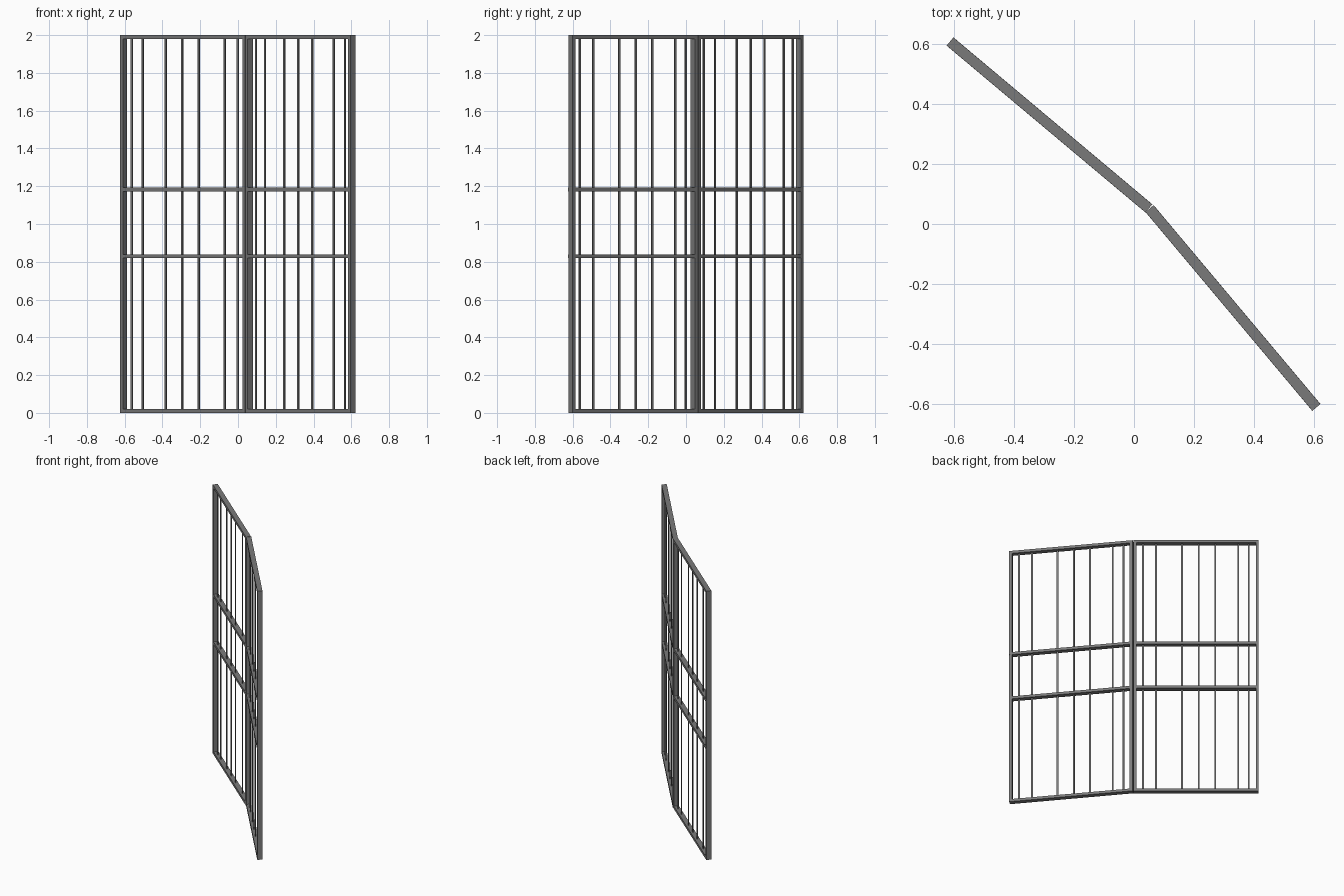
import bpy, math
from mathutils import Matrix, Vector

if "Cube" in bpy.data.objects:
    bpy.data.objects.remove(bpy.data.objects["Cube"])

L, T, W, H = 0.866, 0.035, 0.02, 2.0   # panel length, depth, frame width, height

grey = bpy.data.materials.new("dark grey metal")
grey.diffuse_color = (0.195, 0.195, 0.195, 1)
grey.use_nodes = True
grey.node_tree.nodes["Principled BSDF"].inputs["Base Color"].default_value = grey.diffuse_color


def box(name, lo, hi, matrix):
    """Box between two corners in panel space, placed by the panel matrix."""
    v = [(x, y, z) for x in (lo[0], hi[0]) for y in (lo[1], hi[1]) for z in (lo[2], hi[2])]
    f = [(0, 1, 3, 2), (4, 6, 7, 5), (0, 4, 5, 1), (2, 3, 7, 6), (0, 2, 6, 4), (1, 5, 7, 3)]
    me = bpy.data.meshes.new(name)
    me.from_pydata([matrix @ Vector(p) for p in v], [], f)
    me.materials.append(grey)
    ob = bpy.data.objects.new(name, me)
    bpy.context.collection.objects.link(ob)


def panel(name, origin, angle):
    m = Matrix.Translation((*origin, 0)) @ Matrix.Rotation(math.radians(angle), 4, 'Z')
    h = T / 2
    # end posts
    for i, x in enumerate((0, L - W)):
        box(f"{name}_post_{i}", (x, -h, 0), (x + W, h, H), m)
    # top, bottom and middle rails
    e = 0.0004
    for i, z in enumerate((0, 0.829 - W / 2, 1.182 - W / 2, H - W)):
        mid = i in (1, 2)
        a, d = (0, h + e) if mid else (W, h)
        box(f"{name}_rail_{i}", (a, -d, z), (L - a, d, z + W), m)
    # thin flat upright bars, unevenly spaced
    bx, by = 0.006, 0.003
    for i, x in enumerate((0.066, 0.157, 0.336, 0.451, 0.565, 0.724, 0.798)):
        box(f"{name}_bar_{i}", (x - bx, -by, W), (x + bx, by, H - W), m)


panel("left_panel", (0.0495, 0.0522), 140)     # starts at the fold
panel("right_panel", (0.6085, -0.6120), 130)   # starts at the outer end
